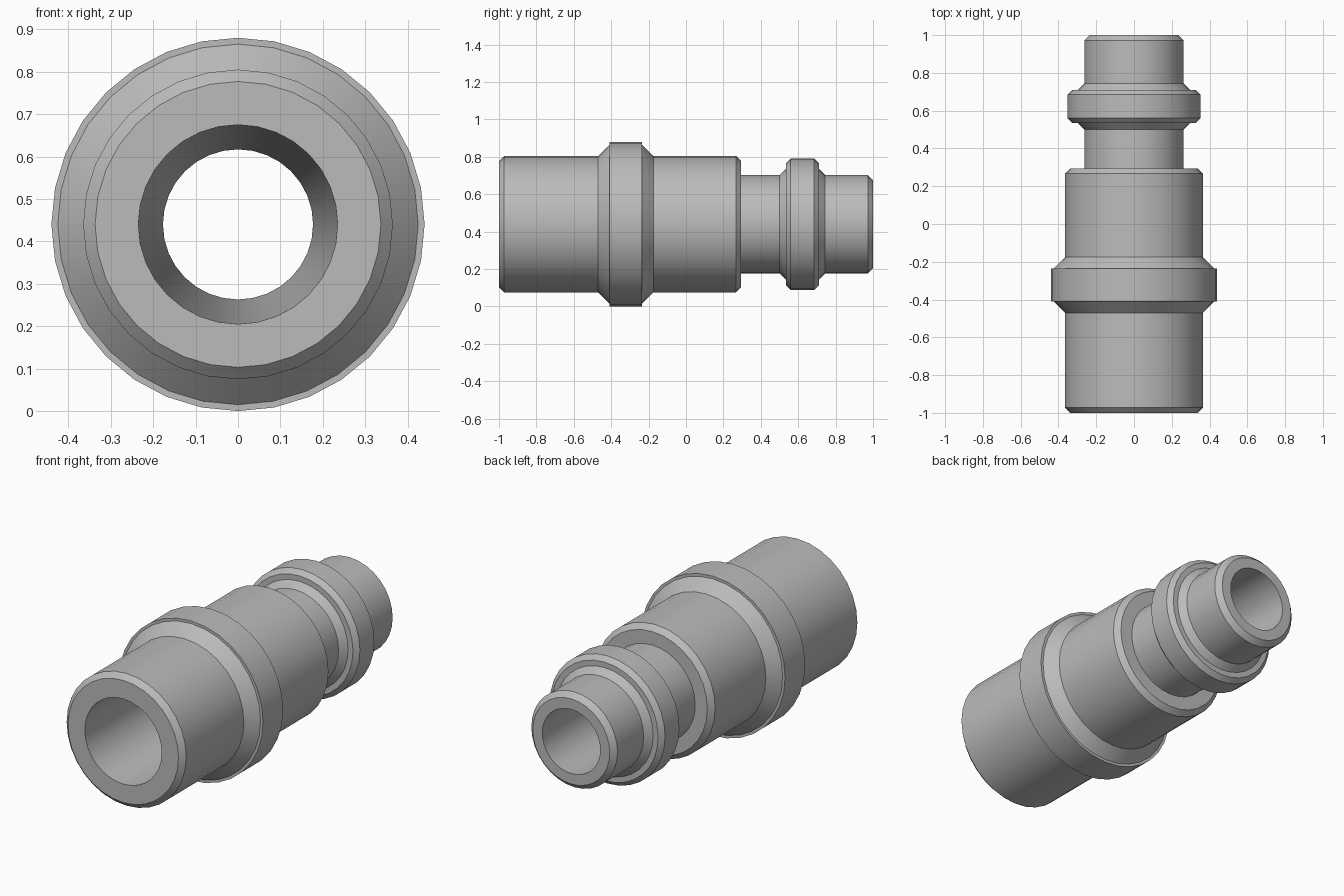
import bpy, bmesh, math

if "Cube" in bpy.data.objects:
    bpy.data.objects.remove(bpy.data.objects["Cube"])

SIDES = 32
AXIS_Z = 0.44

# one flat grey for the whole fitting
grey = bpy.data.materials.new("metal grey")
grey.diffuse_color = (0.5, 0.5, 0.5, 1)
grey.use_nodes = True
grey.node_tree.nodes["Principled BSDF"].inputs["Base Color"].default_value = grey.diffuse_color


def lathe(name, profile):
    """Revolve a closed (y, radius) profile around the horizontal y axis."""
    bm = bmesh.new()
    rings = []
    for y, r in profile:
        rings.append([bm.verts.new((r * math.sin(2 * math.pi * i / SIDES), y,
                                    AXIS_Z + r * math.cos(2 * math.pi * i / SIDES)))
                      for i in range(SIDES)])
    for k, a in enumerate(rings):
        b = rings[(k + 1) % len(rings)]
        for i in range(SIDES):
            j = (i + 1) % SIDES
            bm.faces.new((a[i], a[j], b[j], b[i]))
    bmesh.ops.recalc_face_normals(bm, faces=bm.faces)
    mesh = bpy.data.meshes.new(name)
    bm.to_mesh(mesh)
    bm.free()
    mesh.materials.append(grey)
    obj = bpy.data.objects.new(name, mesh)
    bpy.context.collection.objects.link(obj)
    bpy.ops.object.select_all(action='DESELECT')
    obj.select_set(True)
    bpy.context.view_layer.objects.active = obj
    bpy.ops.object.shade_smooth_by_angle(angle=math.radians(30))
    return obj


def collar(y0, y1, base, shoulder):
    """Chamfered root on both sides of a collar, with the rim points between."""
    run = shoulder - base
    return [(y0 - run, base), (y0, shoulder)], [(y1, shoulder), (y1 + run, base)]


# chamfered wide barrel with its big collar
big_in, big_out = collar(-0.41, -0.235, 0.365, 0.425)
barrel = ([(-1, 0.337), (-0.972, 0.365)] + big_in
          + [(-0.41, 0.44), (-0.235, 0.44)] + big_out
          + [(0.267, 0.365), (0.295, 0.337)])

# narrow neck with its small bevelled collar
small_in, small_out = collar(0.535, 0.71, 0.263, 0.297)
neck = ([(0.295, 0.263)] + small_in
        + [(0.535, 0.327), (0.56, 0.352), (0.685, 0.352), (0.71, 0.327)] + small_out
        + [(0.972, 0.263), (1, 0.235)])

# tapered through bore closes the profile
bore = [(1, 0.177), (-1, 0.235)]

lathe("pipe_fitting", barrel + neck + bore)
